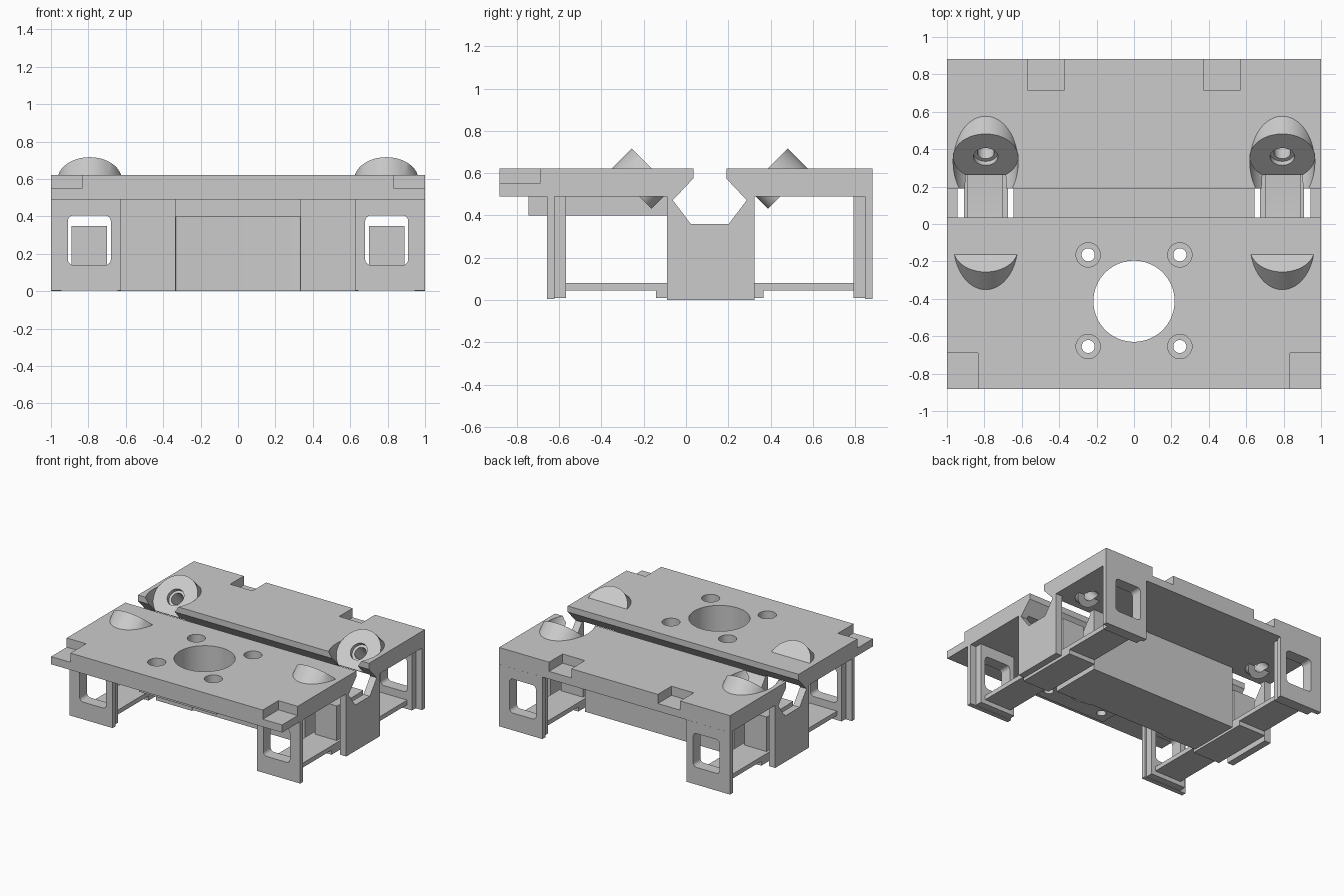
import bpy, bmesh, math
from mathutils import Vector

if "Cube" in bpy.data.objects:
    bpy.data.objects.remove(bpy.data.objects["Cube"], do_unlink=True)

grey = bpy.data.materials.new("light grey")
grey.use_nodes = True
GREY = (0.6, 0.6, 0.6, 1)
grey.diffuse_color = GREY
grey.node_tree.nodes["Principled BSDF"].inputs["Base Color"].default_value = GREY

MID = 0.1125        # y of the channel centre line
SEAT_X = 0.793      # x of the bearing stations
SIDES = (-1, 1)


def make(name, bm):
    bmesh.ops.recalc_face_normals(bm, faces=bm.faces)
    mesh = bpy.data.meshes.new(name)
    bm.to_mesh(mesh)
    bm.free()
    mesh.materials.append(grey)
    ob = bpy.data.objects.new(name, mesh)
    bpy.context.collection.objects.link(ob)
    return ob


def box(name, x, y, z, radius=0, axis=2):
    """Box from ranges; edges along the axis can be rounded."""
    bm = bmesh.new()
    bmesh.ops.create_cube(bm, size=1)
    for v in bm.verts:
        v.co = Vector([r[0] if c < 0 else r[1] for c, r in zip(v.co, (x, y, z))])
    if radius:
        edges = [e for e in bm.edges
                 if abs((e.verts[0].co - e.verts[1].co).normalized()[axis]) > 0.9]
        bmesh.ops.bevel(bm, geom=edges, offset=radius, segments=6,
                        profile=0.5, affect='EDGES')
    return make(name, bm)


def rod(name, base, direction, length, radius, sides=64):
    """Cylinder that starts at base and runs along direction."""
    bm = bmesh.new()
    bmesh.ops.create_cone(bm, cap_ends=True, segments=sides,
                          radius1=radius, radius2=radius, depth=length)
    d = Vector(direction).normalized()
    turn = d.to_track_quat('Z', 'Y')
    for v in bm.verts:
        v.co = turn @ v.co + Vector(base) + d * length / 2
    return make(name, bm)


def prism(name, outline, x0, x1):
    """Extrude a (y, z) outline along x."""
    bm = bmesh.new()
    face = bm.faces.new([bm.verts.new((x0, y, z)) for y, z in outline])
    ext = bmesh.ops.extrude_face_region(bm, geom=[face])
    bmesh.ops.translate(bm, vec=(x1 - x0, 0, 0),
                        verts=[g for g in ext["geom"] if isinstance(g, bmesh.types.BMVert)])
    return make(name, bm)


def combine(ob, other, operation='DIFFERENCE'):
    mod = ob.modifiers.new("combine", 'BOOLEAN')
    mod.operation, mod.object, mod.solver = operation, other, 'EXACT'
    bpy.context.view_layer.update()
    result = ob.evaluated_get(bpy.context.evaluated_depsgraph_get())
    mesh = bpy.data.meshes.new_from_object(result)
    ob.modifiers.clear()
    ob.data = mesh
    bpy.data.objects.remove(other, do_unlink=True)


def channel():
    half = [(0.078, 0.7), (0.078, 0.575), (0.175, 0.472), (0.09, 0.36)]
    outline = [(MID + y, z) for y, z in half] + [(MID - y, z) for y, z in reversed(half)]
    return prism("channel_cutter", outline, -1.1, 1.1)


def stations():
    """Face centre and outward axis of the four tilted bearing seats."""
    for sx in SIDES:
        for sy in SIDES:
            yield Vector((sx * SEAT_X, MID + sy * 0.2475, 0.595)), Vector((0, -sy, 1)).normalized()


def clear_seats(ob):
    for face, axis in stations():
        combine(ob, rod("clearance", face, axis, 0.3, 0.174))


# Top plate with the channel cut through
plate = box("top_plate", (-1, 1), (-0.883, 0.883), (0.49, 0.622))
combine(plate, channel())

# Tilted bearing seats, nut bosses and bores
for face, axis in stations():
    seat = rod("seat", face, -axis, 0.25, 0.172)
    combine(seat, box("trim", (-2, 2), (-2, 2), (0.5, 2)), 'INTERSECT')
    combine(plate, seat, 'UNION')
    combine(plate, rod("boss", face - axis * 0.02, -axis, 0.115, 0.095), 'UNION')
clear_seats(plate)
for face, axis in stations():
    combine(plate, rod("bore", face - axis * 0.3, axis, 0.5, 0.045))
    combine(plate, rod("counterbore", face - axis * 0.03, axis, 0.1, 0.065))

# Corner and rear mounting notches with their holes
for s in SIDES:
    for x, y, hx, hy, r in (((0.833, 1.1), (-1, -0.69), 0.925, -0.785, 0.033),
                            ((0.375, 0.568), (0.715, 1), 0.472, 0.81, 0.043)):
        xs = tuple(sorted(s * v for v in x))
        combine(plate, box("notch", xs, y, (0.55, 0.8)))
        combine(plate, rod("hole", (s * hx, hy, 0.3), (0, 0, 1), 0.5, r, 32))

# Motor mount pad below the plate, drilled together with it
pad = box("motor_pad", (-0.335, 0.335), (-0.745, -0.09), (0.40, 0.49))
for ob in (plate, pad):
    combine(ob, rod("motor_hole", (0, -0.413, 0.3), (0, 0, 1), 0.5, 0.217, 96))
    for sx in SIDES:
        for sy in SIDES:
            spot = (sx * 0.245, -0.41 + sy * 0.245)
            combine(ob, rod("screw_hole", (*spot, 0.3), (0, 0, 1), 0.5, 0.035, 32))
            combine(ob, rod("screw_head", (*spot, 0.52), (0, 0, 1), 0.3, 0.065, 32))

# Central beam, open at both bearing stations and relieved for the motor
beam = box("central_beam", (-1, 1), (-0.09, 0.325), (0, 0.49))
combine(beam, channel())
combine(beam, box("motor_pocket", (-0.335, 0.335), (-0.745, -0.075), (-0.1, 0.40), 0.012))
for s in SIDES:
    xs = tuple(sorted((s * 0.645, s * 0.945)))
    combine(beam, box("cavity", xs, (-0.2, 0.5), (-0.1, 0.6)))
clear_seats(beam)

# Legs, floor strips and rod holders on each side
parts = [plate, pad, beam]
for s, side in ((-1, "right"), (1, "left")):
    def span(a, b):
        return tuple(sorted((s * a, s * b)))

    for sy, end in ((-1, "front"), (1, "back")):
        def depth(a, b):
            return tuple(sorted((MID + sy * a, MID + sy * b)))

        leg = box(f"{end}_{side}_leg", span(0.625, 1), depth(0.735, 0.771), (0.005, 0.49))
        rim = box(f"{end}_{side}_leg_rim", span(0.64, 0.95), depth(0.68, 0.735), (0.01, 0.49))
        for ob in (leg, rim):
            combine(ob, box("window", span(0.68, 0.91), depth(0.6, 0.9), (0.14, 0.405), 0.03, 1))
            parts.append(ob)

    parts.append(box(f"{side}_floor_strip", span(0.675, 0.91),
                     (MID - 0.68, MID + 0.68), (0.045, 0.08)))
    parts.append(box(f"{side}_foot_plate", span(0.675, 0.91),
                     (MID - 0.255, MID + 0.255), (0.01, 0.045)))
    holder = prism(f"{side}_rod_holder",
                   [(-0.05, 0.08), (0.275, 0.08), (0.275, 0.35), (0.2, 0.345),
                    (0.025, 0.345), (-0.05, 0.35)], *span(0.70, 0.89))
    combine(holder, rod("rod_hole", (s * 0.795, -0.2, 0.275), (0, 1, 0), 0.8, 0.047, 32))
    for y in (-0.1, 0.26):
        combine(holder, rod("rod_lip", (s * 0.795, y, 0.275), (0, 1, 0), 0.065, 0.065, 32))
    parts.append(holder)

# Smooth the round surfaces, keep edges sharp
bpy.ops.object.select_all(action='DESELECT')
for ob in parts:
    ob.select_set(True)
bpy.context.view_layer.objects.active = plate
bpy.ops.object.shade_smooth_by_angle(angle=math.radians(30))
